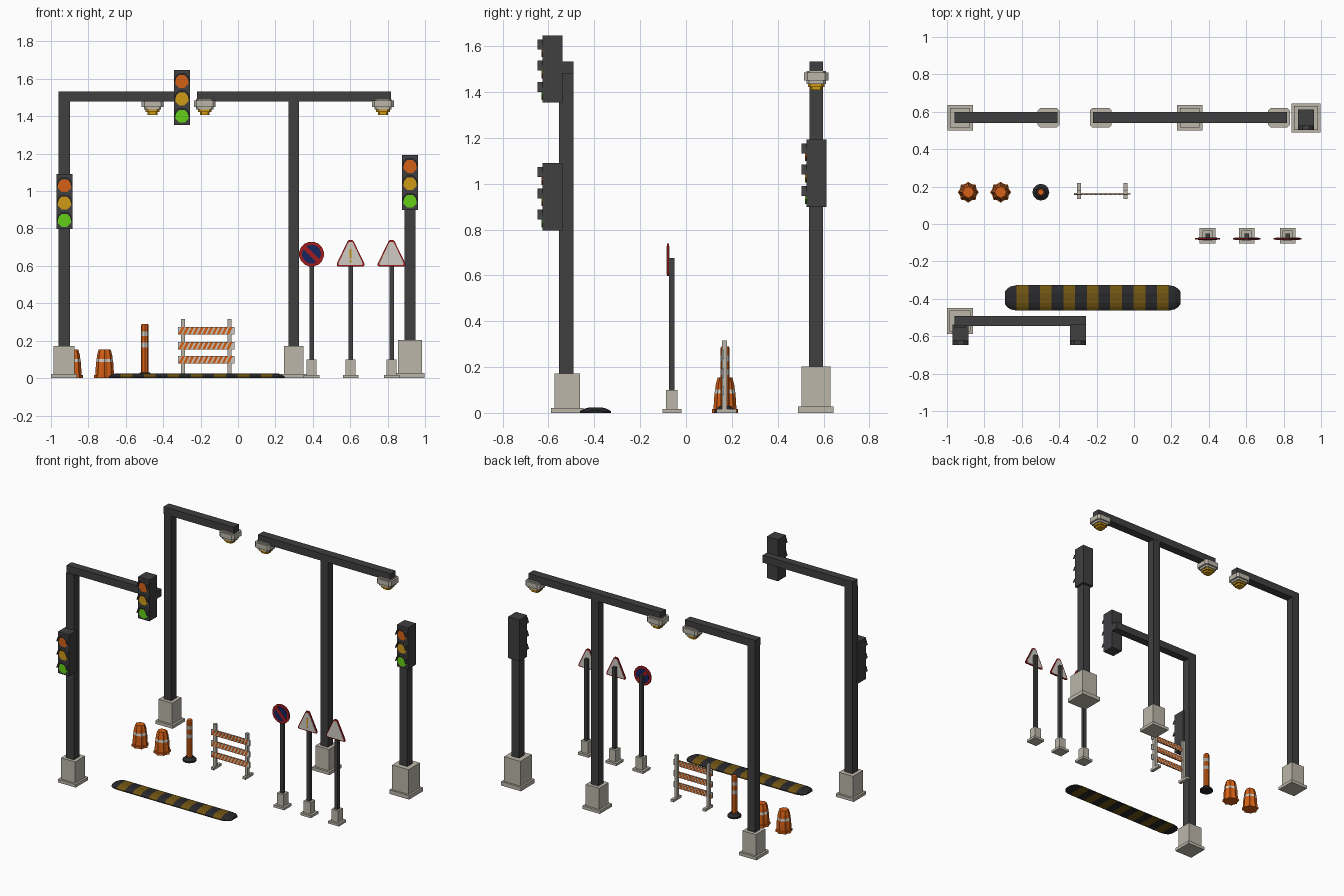
import bpy, bmesh, math

if "Cube" in bpy.data.objects:
    bpy.data.objects.remove(bpy.data.objects["Cube"])


def material(name, r, g, b):
    m = bpy.data.materials.new(name)
    m.diffuse_color = (r, g, b, 1)
    m.use_nodes = True
    m.node_tree.nodes["Principled BSDF"].inputs["Base Color"].default_value = m.diffuse_color
    return m


DARK = material("dark_grey_metal", 0.050, 0.050, 0.053)
BLACK = material("black_rubber", 0.022, 0.022, 0.024)
CONC = material("pale_concrete", 0.50, 0.47, 0.40)
WHITE = material("off_white", 0.62, 0.60, 0.55)
ORANGE = material("signal_orange", 0.66, 0.115, 0.008)
AMBER = material("amber", 0.62, 0.32, 0.008)
GREEN = material("signal_green", 0.13, 0.62, 0.008)
RED = material("dark_red", 0.38, 0.012, 0.012)
NAVY = material("navy_blue", 0.008, 0.018, 0.11)
MUSTARD = material("mustard", 0.16, 0.088, 0.006)


def finish(name, bm, mats):
    bmesh.ops.recalc_face_normals(bm, faces=bm.faces[:])
    me = bpy.data.meshes.new(name)
    bm.to_mesh(me)
    bm.free()
    for m in mats:
        me.materials.append(m)
    ob = bpy.data.objects.new(name, me)
    bpy.context.collection.objects.link(ob)
    return ob


def prism(name, pts, axis, a, b, mat):
    """Extrude a 2D outline along y (outline in x,z) or z (outline in x,y)."""
    bm = bmesh.new()
    place = (lambda p, t: (p[0], t, p[1])) if axis == 'y' else (lambda p, t: (p[0], p[1], t))
    lo = [bm.verts.new(place(p, a)) for p in pts]
    hi = [bm.verts.new(place(p, b)) for p in pts]
    bm.faces.new(lo)
    bm.faces.new(hi)
    n = len(pts)
    for i in range(n):
        j = (i + 1) % n
        bm.faces.new((lo[i], lo[j], hi[j], hi[i]))
    return finish(name, bm, [mat])


def box(name, x0, x1, y0, y1, z0, z1, mat):
    return prism(name, [(x0, y0), (x1, y0), (x1, y1), (x0, y1)], 'z', z0, z1, mat)


def post(name, x, y, w, z0, z1, mat):
    h = w / 2
    return box(name, x - h, x + h, y - h, y + h, z0, z1, mat)


def ngon(cx, cy, r, n=8):
    return [(cx + r * math.cos((i + .5) * math.tau / n),
             cy + r * math.sin((i + .5) * math.tau / n)) for i in range(n)]


def chamfered(cx, cy, hx, hy, c):
    return [(cx + sx * px, cy + sy * py) for sx, sy, px, py in (
        (-1, -1, hx - c, hy), (1, -1, hx - c, hy), (1, -1, hx, hy - c), (1, 1, hx, hy - c),
        (1, 1, hx - c, hy), (-1, 1, hx - c, hy), (-1, 1, hx, hy - c), (-1, -1, hx, hy - c))]


def turned(name, x, y, rings, n, mats, flute=1.0):
    """Stack of rings (radius, z, material index of the band above)."""
    bm = bmesh.new()
    loops = []
    for r, z, _ in rings:
        loops.append([bm.verts.new((
            x + r * (flute if i % 2 else 1) * math.cos(i * math.tau / n),
            y + r * (flute if i % 2 else 1) * math.sin(i * math.tau / n), z)) for i in range(n)])
    bm.faces.new(loops[0])
    bm.faces.new(loops[-1]).material_index = rings[-1][2]
    for k in range(len(rings) - 1):
        for i in range(n):
            j = (i + 1) % n
            f = bm.faces.new((loops[k][i], loops[k][j], loops[k + 1][j], loops[k + 1][i]))
            f.material_index = rings[k][2]
    return finish(name, bm, mats)


def footing(name, x, y, flange, block, fz, bz):
    post(name + "_flange", x, y, flange, 0, fz, CONC)
    post(name + "_block", x, y, block, fz, bz, CONC)


# Traffic light heads: housing, three lenses, three arched hoods
def traffic_head(name, x, y0, zc):
    box(name + "_housing", x - .0435, x + .0435, y0, y0 + .088, zc - .147, zc + .147, DARK)
    for k, (lens, mat) in enumerate((("stop", ORANGE), ("wait", AMBER), ("go", GREEN))):
        z = zc - .007 + .093 * (1 - k)
        prism(f"{name}_{lens}_lens", ngon(x, z, .037), 'y', y0 - .005, y0 + .005, mat)
        ang = [math.radians(a) for a in (0, 40, 65, 115, 140, 180)]
        arch = [(x + .0425 * math.cos(a), z + .048 * math.sin(a)) for a in ang]
        arch += [(x + .036 * math.cos(a), z + .040 * math.sin(a)) for a in reversed(ang)]
        prism(f"{name}_{lens}_hood", arch, 'y', y0 - .022, y0 + .002, DARK)


# Overhead traffic light mast
footing("mast_base", -.93, -.518, .14, .112, .022, .172)
post("mast_pole", -.93, -.522, .062, .172, 1.48, DARK)
box("mast_arm", -.961, -.257, -.545, -.491, 1.48, 1.532, DARK)
traffic_head("arm_light", -.30, -.626, 1.50)
traffic_head("mast_light", -.928, -.626, .943)

# Standalone traffic light
footing("signal_base", .92, .567, .155, .128, .028, .203)
post("signal_pole", .92, .567, .06, .203, .91, DARK)
traffic_head("signal_light", .92, .525, 1.046)


# Street lamps
def lamp_head(name, x, y=.568):
    prism(name + "_shade", chamfered(x, y, .058, .053, .014), 'z', 1.45, 1.485, CONC)
    prism(name + "_collar", chamfered(x, y, .046, .042, .010), 'z', 1.435, 1.492, CONC)
    prism(name + "_bulb", chamfered(x, y, .037, .036, .012), 'z', 1.422, 1.437, AMBER)
    prism(name + "_bulb_tip", chamfered(x, y, .026, .026, .008), 'z', 1.408, 1.422, AMBER)


for nm, px, x0, x1, heads in (("corner_lamp", -.93, -.961, -.41, (-.457,)),
                              ("double_lamp", .298, -.22, .817, (-.178, .775))):
    footing(nm + "_base", px, .568, .136, .106, .022, .172)
    post(nm + "_pole", px, .568, .058, .172, 1.48, DARK)
    box(nm + "_arm", x0, x1, .539, .598, 1.48, 1.532, DARK)
    for k, hx in enumerate(heads):
        lamp_head(f"{nm}_head_{k}", hx)

# Road signs
SY = -.062
for nm, x in (("round_sign", .393), ("caution_sign", .602), ("plain_sign", .821)):
    footing(nm + "_base", x, SY, .083, .052, .017, .1)
    post(nm + "_pole", x, SY, .024, .1, .675, DARK)
    if nm == "round_sign":
        prism(nm + "_rim", ngon(x, .663, .067, 16), 'y', -.083, -.074, RED)
        prism(nm + "_face", ngon(x, .663, .051, 16), 'y', -.0845, -.0725, NAVY)
        c, w, r = .663, .008, .036
        bar = [(x - r - w, c + r - w), (x - r + w, c + r + w),
               (x + r + w, c - r + w), (x + r - w, c - r - w)]
        prism(nm + "_slash", bar, 'y', -.0855, -.0715, RED)
    else:
        tri = [(-.074, .602), (-.070, .598), (.070, .598), (.074, .602), (.074, .612),
               (.016, .732), (.009, .738), (-.009, .738), (-.016, .732), (-.074, .612)]
        prism(nm + "_rim", [(x + u, v) for u, v in tri], 'y', -.083, -.074, RED)
        prism(nm + "_face", [(x + u * .86, .650 + (v - .650) * .88) for u, v in tri],
              'y', -.0845, -.0725, WHITE)
        if nm == "caution_sign":
            for k, (z0, z1) in enumerate(((.617, .631), (.640, .69))):
                box(f"{nm}_mark_{k}", x - .006, x + .006, -.0855, -.0845, z0, z1, AMBER)

# Traffic cones: fluted, with one pale band
for k, x in enumerate((-.886, -.713)):
    turned(f"traffic_cone_{k}", x, .17,
           [(.056, 0, 0), (.056, .016, 0), (.050, .018, 0), (.046, .085, 1), (.043, .102, 0),
            (.040, .125, 0), (.032, .154, 0)], 16, [ORANGE, WHITE], .84)

# Bollard on a rubber foot
turned("bollard_foot", -.498, .17, [(.045, 0, 0), (.045, .012, 0), (.032, .022, 0), (.026, .03, 0)],
       12, [BLACK])
turned("bollard_tube", -.498, .17, [(.02, .025, 0), (.02, .165, 1), (.02, .19, 0), (.02, .225, 1),
                                    (.02, .25, 0), (.02, .283, 0), (.016, .29, 0)],
       8, [ORANGE, WHITE])

# Barrier with striped boards
for side, x in (("left", -.295), ("right", -.045)):
    box(f"barrier_{side}_post", x - .011, x + .011, .157, .179, .0, .315, CONC)
    box(f"barrier_{side}_foot", x - .011, x + .011, .133, .220, 0, .018, CONC)
for k, z in enumerate((.254, .174, .097)):
    h, x0, x1 = .020, -.32, -.018
    box(f"barrier_board_{k}", x0, x1, .157, .165, z - h, z + h, WHITE)
    count = 11
    step = (x1 - x0 - .02) / count
    for i in range(count):
        s = x0 + i * step
        slant = [(s, z - h), (s + step * .6, z - h),
                 (s + step * .6 + .02, z + h), (s + .02, z + h)]
        prism(f"barrier_stripe_{k}_{i}", slant, 'y', .156, .166, ORANGE)

# Speed bump: arched section lofted along x, striped by segment
bm = bmesh.new()
profile = [(-1, 0), (-1, .3), (-.72, .75), (-.4, 1), (.4, 1), (.72, .75), (1, .3), (1, 0)]
L, X0, SEG = .938, -.69, 15
xs = [0, .012, .030] + [L * i / SEG for i in range(1, SEG)] + [L - .030, L - .012, L]
rows = []
for t in xs:
    e = min(t, L - t)
    w = .068 * (.50 if e < .001 else .72 if e < .02 else .9 if e < .05 else 1)
    hz = .024 * (.45 if e < .001 else .7 if e < .02 else 1)
    rows.append([bm.verts.new((X0 + t, -.395 + u * w, v * hz)) for u, v in profile])
for i in range(len(rows) - 1):
    seg = int((xs[i] + xs[i + 1]) / 2 / L * SEG)
    for j in range(len(profile)):
        n = (j + 1) % len(profile)
        f = bm.faces.new((rows[i][j], rows[i][n], rows[i + 1][n], rows[i + 1][j]))
        f.material_index = seg % 2
bm.faces.new(rows[0])
bm.faces.new(rows[-1])
finish("speed_bump", bm, [BLACK, MUSTARD])
